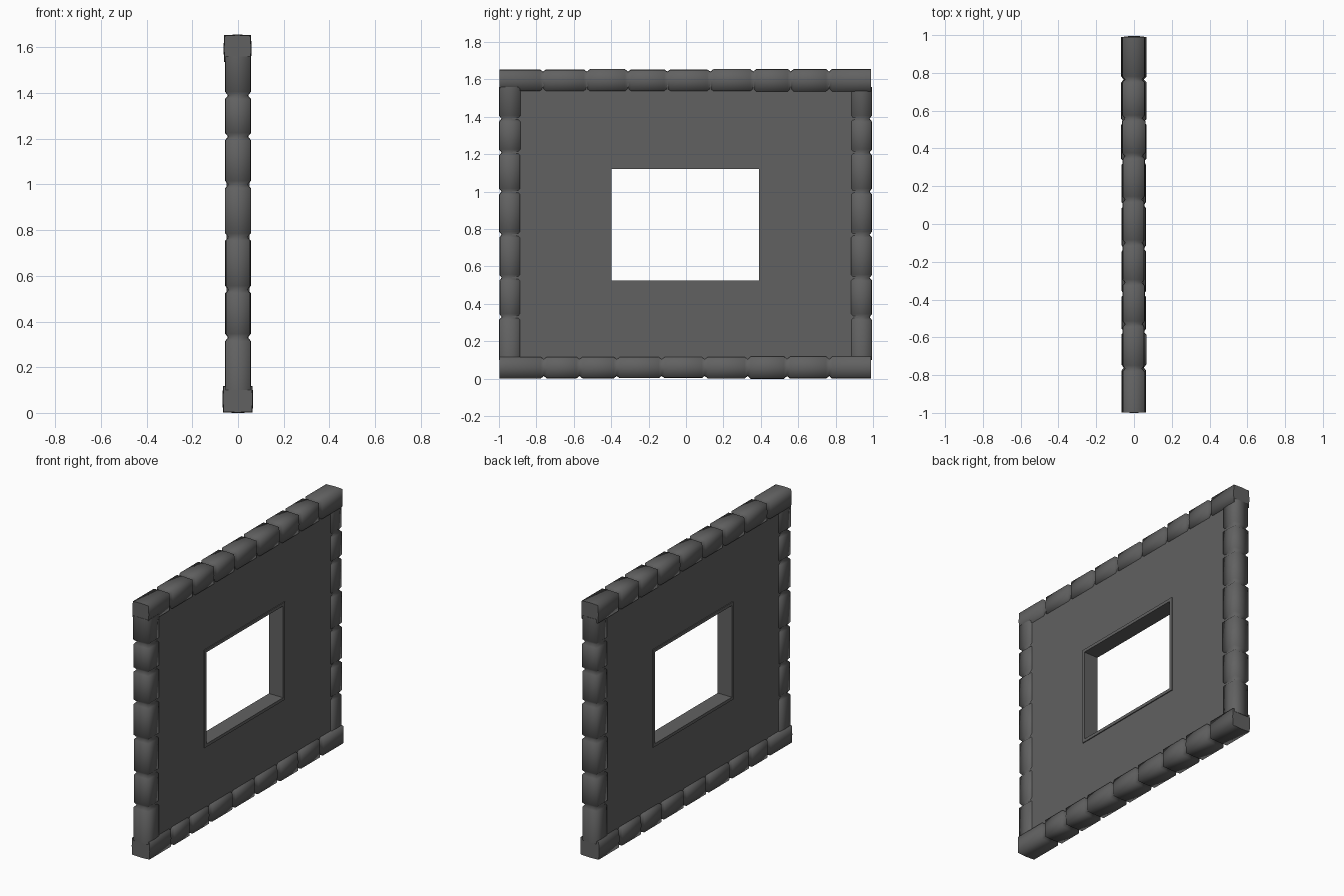
import bpy, bmesh, random
from mathutils import Vector

if "Cube" in bpy.data.objects:
    bpy.data.objects.remove(bpy.data.objects["Cube"])

random.seed(4)
mat = bpy.data.materials.new("dark grey")
mat.diffuse_color = (0.12, 0.12, 0.12, 1)
mat.use_nodes = True
mat.node_tree.nodes["Principled BSDF"].inputs["Base Color"].default_value = mat.diffuse_color


def finish(bm, name):
    bmesh.ops.recalc_face_normals(bm, faces=bm.faces)
    me = bpy.data.meshes.new(name)
    bm.to_mesh(me)
    bm.free()
    me.materials.append(mat)
    ob = bpy.data.objects.new(name, me)
    bpy.context.collection.objects.link(ob)
    return ob


def log(name, axis, start, end, notches, centre, hx, hw):
    """Squarish log along axis 'y' or 'z', with V grooves at the notches."""
    bm = bmesh.new()
    stations = []
    prev = start
    for i, n in enumerate(list(notches) + [end]):
        j = random.uniform(-0.002, 0.002)
        a = prev + (0.016 if i else 0)
        b = n - (0.016 if i < len(notches) else 0)
        stations += [(a, j), (b, j)]
        if i < len(notches):
            stations.append((n, -0.013))
        prev = n
    rings = []
    bulge = 0.003
    for t, d in stations:
        ring = []
        for u, v in ((-1, -1), (0, -1), (1, -1), (1, 0), (1, 1), (0, 1), (-1, 1), (-1, 0)):
            cut = bulge if u and v else 0
            x = centre[0] + u * (hx + d - cut)
            w = centre[1] + v * (hw + d - cut)
            ring.append(bm.verts.new(Vector((x, t, w) if axis == 'y' else (x, w, t))))
        rings.append(ring)
    for a, b in zip(rings, rings[1:]):
        for k in range(8):
            f = bm.faces.new((a[k], a[(k + 1) % 8], b[(k + 1) % 8], b[k]))
            f.smooth = True
    for ring in (rings[0], rings[-1]):
        cap = bm.faces.new(ring)
        for e in cap.edges:
            e.smooth = False
    return finish(bm, name)


def ring_slab(name, outer, inner, hx):
    """Rectangular slab in the yz plane with a rectangular hole."""
    bm = bmesh.new()
    loops = []
    for (y0, y1, z0, z1), x in ((outer, -hx), (outer, hx), (inner, hx), (inner, -hx)):
        loops.append([bm.verts.new((x, y, z)) for y, z in
                      ((y0, z0), (y1, z0), (y1, z1), (y0, z1))])
    for i in range(4):
        a, b = loops[i], loops[(i + 1) % 4]
        for k in range(4):
            bm.faces.new((a[k], a[(k + 1) % 4], b[(k + 1) % 4], b[k]))
    return finish(bm, name)


# Wall panel and window frame
ring_slab("wall_panel", (-0.93, 0.93, 0.06, 1.59), (-0.405, 0.40, 0.515, 1.13), 0.045)
ring_slab("window_frame", (-0.415, 0.41, 0.505, 1.14), (-0.398, 0.39, 0.525, 1.12), 0.051)

# Horizontal logs
log("top_beam", 'y', -0.997, 0.99,
    (-0.765, -0.53, -0.31, -0.10, 0.13, 0.36, 0.56, 0.765), (-0.002, 1.595), 0.06, 0.06)
log("bottom_beam", 'y', -0.997, 0.99,
    (-0.76, -0.57, -0.37, -0.13, 0.10, 0.33, 0.54, 0.765), (-0.001, 0.06), 0.066, 0.059)

# Upright logs
for name, y in (("left_post", -0.942), ("right_post", 0.938)):
    log(name, 'z', 0.10, 1.56, (0.33, 0.54, 0.77, 1.0, 1.21, 1.39), (0, y), 0.056, 0.057)
